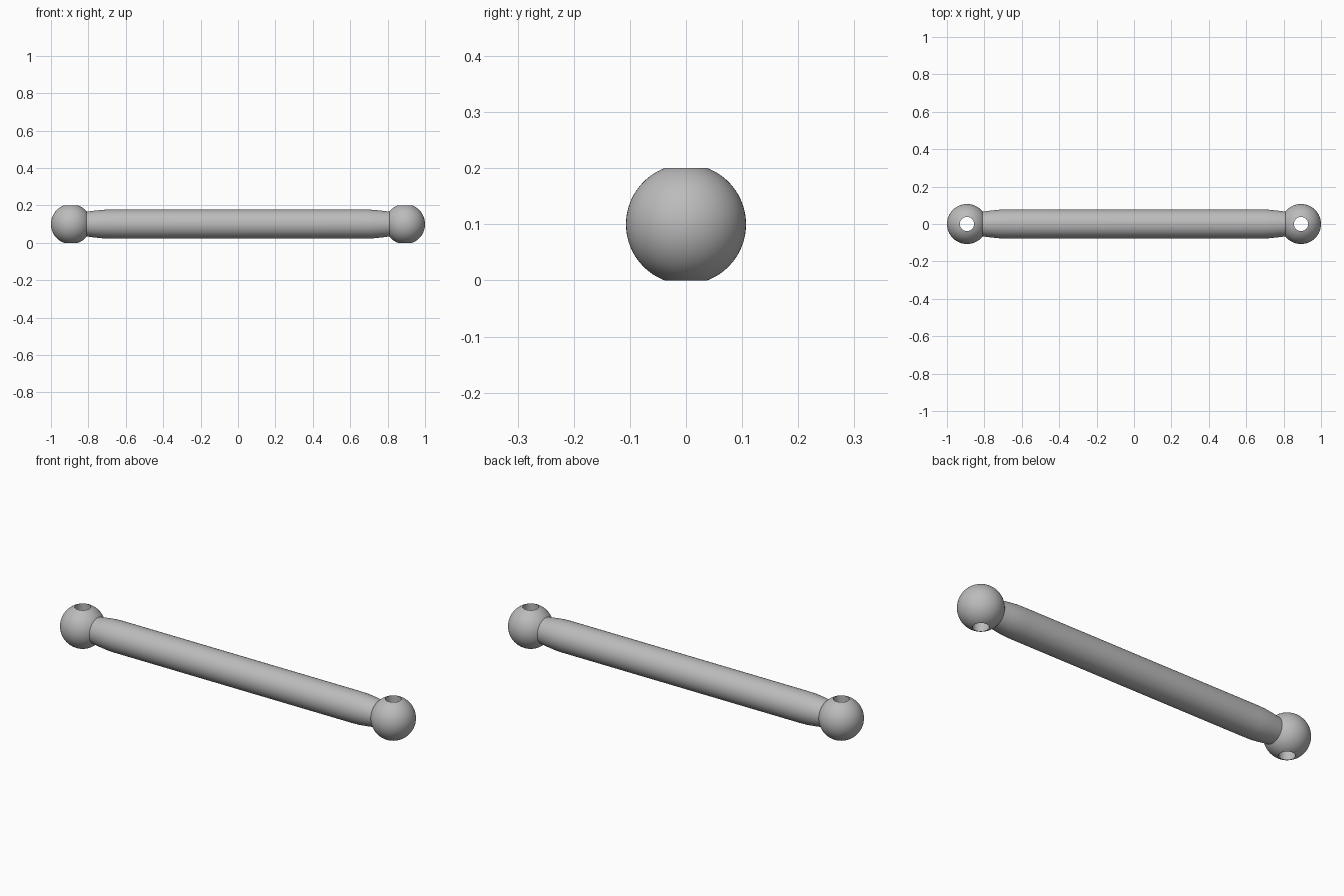
import bpy, bmesh
from math import cos, sin, pi, asin, radians
from mathutils import Matrix

cube = bpy.data.objects.get("Cube")
if cube:
    bpy.data.objects.remove(cube, do_unlink=True)

BALL_R, HOLE_R, ROD_R = 0.107, 0.038, 0.0775
BALL_X = 1 - BALL_R
MID_Z = BALL_R * cos(asin(HOLE_R / BALL_R))

grey = bpy.data.materials.new("plain grey")
grey.use_nodes = True
grey.diffuse_color = (0.5, 0.5, 0.5, 1)
grey.node_tree.nodes["Principled BSDF"].inputs["Base Color"].default_value = (0.5, 0.5, 0.5, 1)


def lathe(name, profile, location, segments=64, closed=False, along_x=False):
    """Spin (radius, height) points around z, optionally laying the result along x."""
    bm = bmesh.new()
    verts = [bm.verts.new((r, 0, h)) for r, h in profile]
    pairs = list(zip(verts, verts[1:]))
    if closed:
        pairs.append((verts[-1], verts[0]))
    edges = [bm.edges.new(p) for p in pairs]
    bmesh.ops.spin(bm, geom=verts + edges, cent=(0, 0, 0), axis=(0, 0, 1),
                   angle=2 * pi, steps=segments)
    bmesh.ops.remove_doubles(bm, verts=bm.verts, dist=1e-5)
    if along_x:
        bm.transform(Matrix.Rotation(pi / 2, 4, 'Y'))
    bmesh.ops.recalc_face_normals(bm, faces=bm.faces)
    mesh = bpy.data.meshes.new(name)
    bm.to_mesh(mesh)
    bm.free()
    mesh.materials.append(grey)
    obj = bpy.data.objects.new(name, mesh)
    bpy.context.collection.objects.link(obj)
    obj.location = location
    bpy.ops.object.select_all(action='DESELECT')
    obj.select_set(True)
    bpy.context.view_layer.objects.active = obj
    bpy.ops.object.shade_smooth_by_angle(angle=radians(30))
    return obj


# Rod with gently tapered ends that sink into the balls
half = [(ROD_R, 0.68), (0.0765, 0.72), (0.072, 0.765), (0.066, 0.81), (0.0645, 0.822), (0, 0.822)]
rod_profile = [(r, -h) for r, h in reversed(half)] + half
lathe("rod", rod_profile, (0, 0, MID_Z), along_x=True)

# Drilled end balls: an arc whose ends join as the straight wall of the hole
start = asin(HOLE_R / BALL_R)
steps = 32
angles = [start + (pi - 2 * start) * i / steps for i in range(steps + 1)]
ball_profile = [(BALL_R * sin(a), BALL_R * cos(a)) for a in angles]
for side, name in ((1, "left_ball"), (-1, "right_ball")):
    lathe(name, ball_profile, (side * BALL_X, 0, MID_Z), closed=True)
